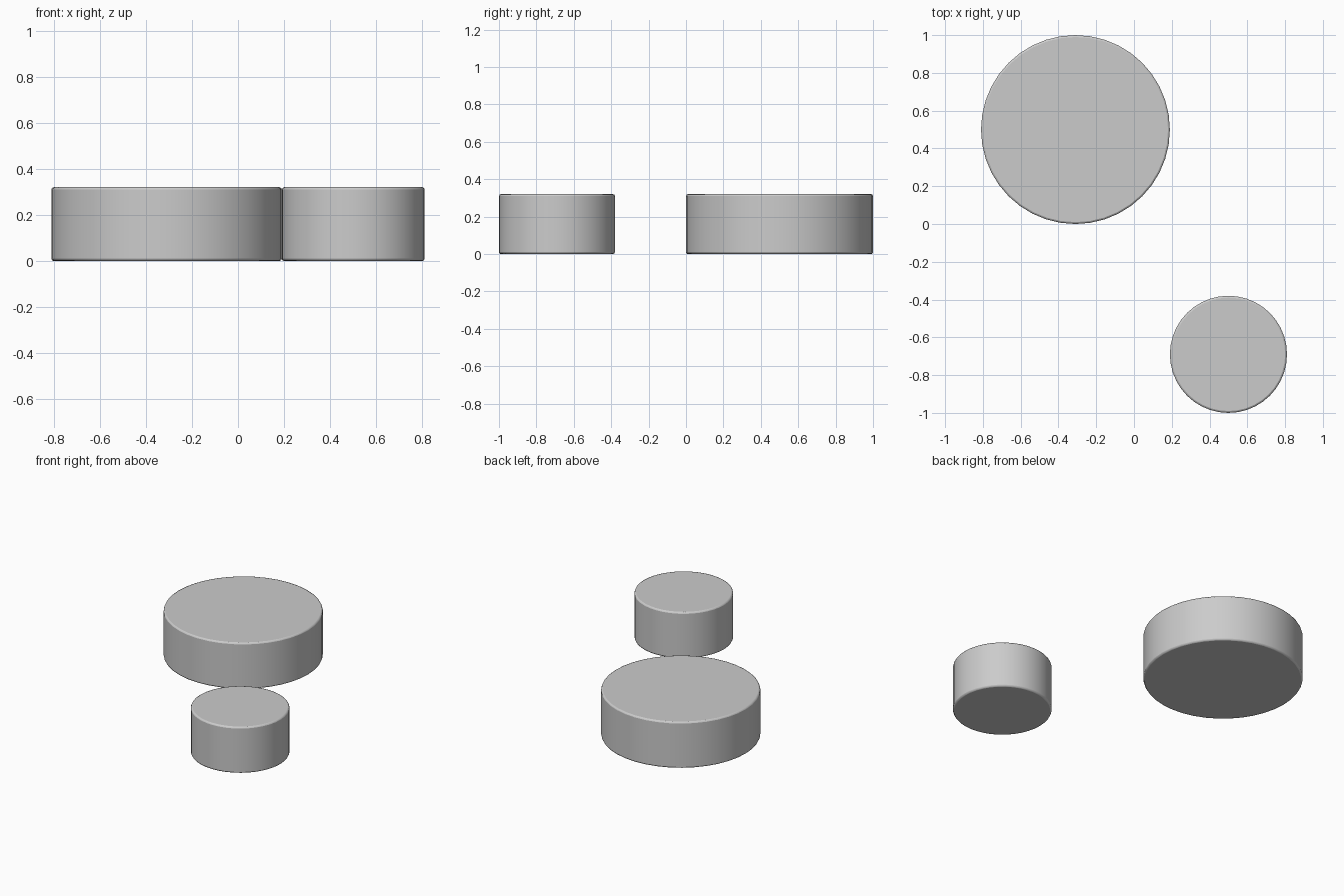
import bpy

if "Cube" in bpy.data.objects:
    bpy.data.objects.remove(bpy.data.objects["Cube"])

HEIGHT = 0.32


def disc(name, x, y, radius):
    # Squat cylinder standing on the floor with a softened rim
    bpy.ops.mesh.primitive_cylinder_add(
        vertices=40, radius=radius, depth=HEIGHT, location=(x, y, HEIGHT / 2))
    obj = bpy.context.object
    obj.name = name
    bevel = obj.modifiers.new("rim_bevel", 'BEVEL')
    bevel.width = 0.01
    bevel.segments = 2
    bevel.limit_method = 'ANGLE'
    bevel.angle_limit = 1.0
    bpy.ops.object.shade_smooth_by_angle(angle=0.7)
    return obj


# Large disc at the back left, small disc at the front right
disc("large_disc", -0.31, 0.50, 0.50)
disc("small_disc", 0.50, -0.69, 0.31)
